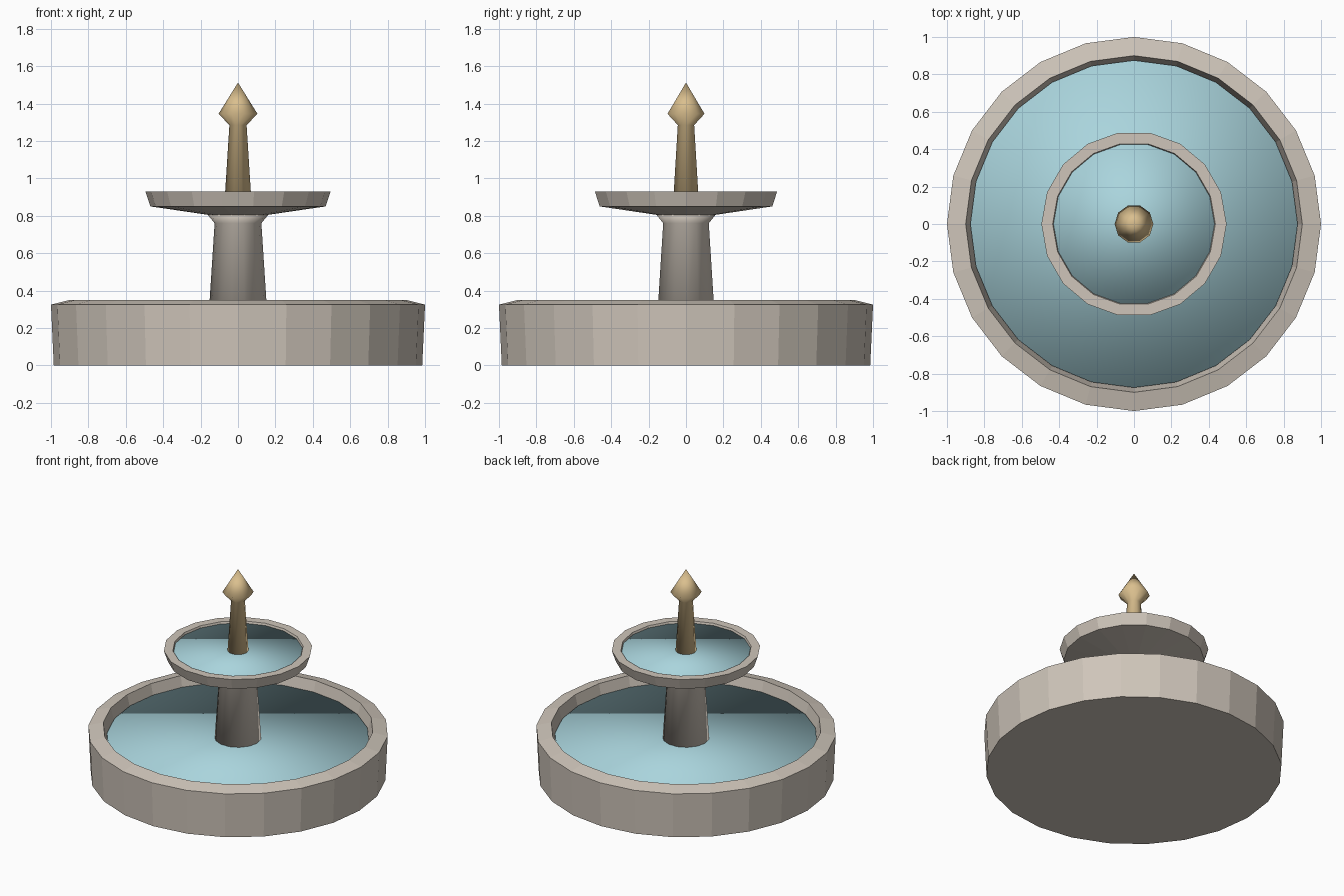
import bpy, bmesh, math

if "Cube" in bpy.data.objects:
    bpy.data.objects.remove(bpy.data.objects["Cube"])


def material(name, rgb):
    m = bpy.data.materials.new(name)
    m.diffuse_color = (*rgb, 1)
    m.use_nodes = True
    m.node_tree.nodes["Principled BSDF"].inputs["Base Color"].default_value = m.diffuse_color
    return m


stone = material("stone", (0.62, 0.56, 0.49))
water = material("water", (0.40, 0.66, 0.72))
brass = material("brass", (0.70, 0.52, 0.27))


def lathe(name, profile, sides, mat, smooth=False):
    """Spin an (r, z) profile, listed bottom to top, and close both ends."""
    bm = bmesh.new()
    rings = []
    for r, z in profile:
        if r == 0:
            rings.append([bm.verts.new((0, 0, z))] * sides)
        else:
            rings.append([bm.verts.new((r * math.cos(2 * math.pi * i / sides),
                                        r * math.sin(2 * math.pi * i / sides), z))
                          for i in range(sides)])
    for a, b in zip(rings, rings[1:]):
        for i in range(sides):
            j = (i + 1) % sides
            bm.faces.new(list(dict.fromkeys((a[i], a[j], b[j], b[i]))))
    if profile[0][0] > 0:
        bm.faces.new(rings[0][::-1])
    if profile[-1][0] > 0:
        bm.faces.new(rings[-1])
    bmesh.ops.recalc_face_normals(bm, faces=bm.faces)
    for f in bm.faces:
        f.smooth = smooth
    mesh = bpy.data.meshes.new(name)
    bm.to_mesh(mesh)
    bm.free()
    mesh.materials.append(mat)
    ob = bpy.data.objects.new(name, mesh)
    bpy.context.collection.objects.link(ob)
    return ob


# Faceted stone basins, hollow on top
lathe("lower_basin", [(0.985, 0), (1, 0.325), (0.9, 0.35), (0.87, 0.22)], 24, stone)
lathe("upper_bowl", [(0.16, 0.805), (0.468, 0.85), (0.495, 0.93), (0.435, 0.93), (0.42, 0.88)],
      18, stone)

# Water discs, softly shaded over the rim
lathe("lower_water", [(0.875, 0.23), (0.875, 0.275)], 24, water, True)
lathe("upper_water", [(0.432, 0.89), (0.432, 0.915)], 18, water, True)

# Tapered column with a flared head
lathe("column", [(0.16, 0.22), (0.125, 0.76), (0.17, 0.815)], 14, stone, True)

# Spear-shaped spout
lathe("spout", [(0.071, 0.89), (0.046, 1.285), (0.104, 1.345), (0, 1.512)], 10, brass, True)
